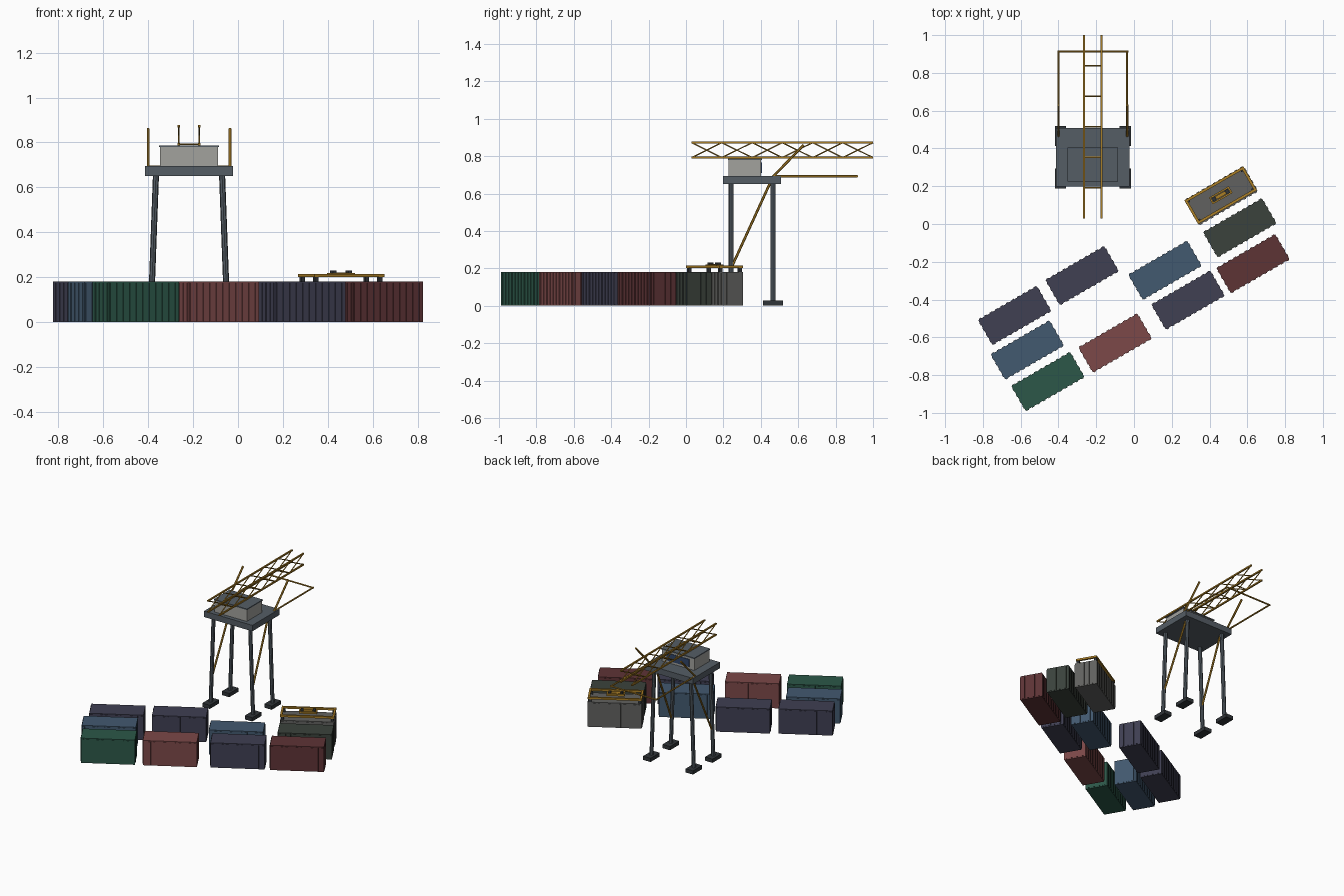
import bpy, bmesh, math
from mathutils import Matrix, Vector

if "Cube" in bpy.data.objects:
    bpy.data.objects.remove(bpy.data.objects["Cube"])


def material(name, rgb):
    m = bpy.data.materials.new(name)
    m.diffuse_color = (*rgb, 1)
    m.use_nodes = True
    m.node_tree.nodes["Principled BSDF"].inputs["Base Color"].default_value = m.diffuse_color
    return m


GOLD = material("gold", (.40, .21, .02))
STEEL = material("steel", (.09, .11, .13))
DARK = material("dark", (.03, .035, .04))
PALE = material("pale", (.36, .36, .34))
GLASS = material("glass", (.03, .06, .14))


def box(bm, c, s):
    """Box with centre c and full size s."""
    bmesh.ops.create_cube(bm, size=1, matrix=Matrix.Translation(c) @ Matrix.Diagonal((*s, 1)))


def bar(bm, a, b, r, sides=6):
    """Round bar from a to b."""
    a, b = Vector(a), Vector(b)
    d = b - a
    m = Matrix.Translation((a + b) / 2) @ d.to_track_quat('Z', 'Y').to_matrix().to_4x4()
    bmesh.ops.create_cone(bm, cap_ends=True, segments=sides, radius1=r, radius2=r,
                          depth=d.length, matrix=m)


def finish(name, bm, mat, loc=(0, 0, 0), rot=0):
    me = bpy.data.meshes.new(name)
    bm.to_mesh(me)
    bm.free()
    me.materials.append(mat)
    ob = bpy.data.objects.new(name, me)
    ob.location = loc
    ob.rotation_euler.z = rot
    bpy.context.collection.objects.link(ob)
    return ob


# Ribbed shipping containers, all turned 30 degrees
ANGLE = math.radians(30)
L, W, H = .364, .158, .18


def container(name, x, y, mat):
    bm = bmesh.new()
    box(bm, (0, 0, H / 2), (L - .006, W - .008, H))
    n = 11
    for i in range(n):
        px = (i - (n - 1) / 2) * (L - .03) / (n - 1)
        for s in (-1, 1):
            box(bm, (px, s * (W / 2 - .003), H / 2), (.015, .006, H - .012))
    for s in (-1, 1):
        for py in (-.052, -.018, .018, .052):
            box(bm, (s * (L / 2 - .002), py, H / 2), (.004, .016, H - .012))
    finish(name, bm, mat, (x, y, 0), ANGLE)


paints = {
    "navy": material("navy", (.05, .05, .085)),
    "blue": material("blue", (.055, .1, .16)),
    "green": material("green", (.025, .095, .065)),
    "rose": material("rose", (.2, .065, .065)),
    "maroon": material("maroon", (.11, .033, .036)),
    "olive": material("olive", (.043, .055, .045)),
    "grey": material("grey", (.12, .12, .115)),
}
stacks = [("green", -.456, -.834), ("blue", -.565, -.667), ("navy", -.632, -.484),
          ("navy", -.275, -.273), ("rose", -.10, -.63), ("blue", .164, -.245),
          ("navy", .286, -.403), ("maroon", .63, -.21), ("olive", .56, -.02),
          ("grey", .462, .15)]
for i, (c, x, y) in enumerate(stacks):
    container(f"container_{i + 1}_{c}", x, y, paints[c])

# Lifting spreader resting on the last container
SPR = (.459, .152, 0)
bm = bmesh.new()
for s in (-1, 1):
    box(bm, (0, s * .066, .208), (.36, .014, .014))
    box(bm, (s * .173, 0, .208), (.014, .132, .014))
    box(bm, (0, s * .016, .213), (.12, .009, .014))
    box(bm, (s * .056, 0, .213), (.009, .032, .014))
box(bm, (0, 0, .216), (.06, .018, .012))
finish("spreader_frame", bm, GOLD, SPR, ANGLE)
bm = bmesh.new()
for sx in (-1, 1):
    for sy in (-1, 1):
        box(bm, (sx * .165, sy * .06, .19), (.018, .018, .022))
    box(bm, (sx * .04, 0, .224), (.018, .026, .014))
finish("spreader_locks", bm, DARK, SPR, ANGLE)

# Crane, centred on its own x axis
CX = (-.218, 0, 0)
LEGS_Y = (.241, .465)
bm = bmesh.new()
for s in (-1, 1):
    for y in LEGS_Y:
        bar(bm, (s * .171, y, .01), (s * .147, y, .66), .0135, 8)
finish("crane_legs", bm, STEEL, CX)
bm = bmesh.new()
for s in (-1, 1):
    for y in LEGS_Y:
        box(bm, (s * .171, y, .0135), (.06, .106, .027))
finish("crane_feet", bm, DARK, CX)

bm = bmesh.new()
box(bm, (0, .353, .673), (.39, .31, .043))
finish("crane_platform", bm, STEEL, CX)

# Machinery house with roof and rear window
bm = bmesh.new()
box(bm, (0, .314, .737), (.26, .174, .086))
finish("machinery_house", bm, PALE, CX)
bm = bmesh.new()
box(bm, (0, .315, .783), (.268, .182, .008))
finish("house_roof", bm, STEEL, CX)
bm = bmesh.new()
box(bm, (0, .402, .738), (.18, .006, .055))
finish("house_window", bm, GLASS, CX)

# Leg braces, raised struts and the outrigger frame
bm = bmesh.new()
for s in (-1, 1):
    bar(bm, (s * .163, .241, .20), (s * .147, .465, .69), .007)
    bar(bm, (s * .182, .465, .69), (s * .182, .63, .86), .007)
    bar(bm, (s * .182, .465, .692), (s * .182, .918, .692), .006)
bar(bm, (-.188, .914, .692), (.188, .914, .692), .006)
finish("crane_braces", bm, GOLD, CX)

# Lattice boom
bm = bmesh.new()
Y0, Y1, Z0, Z1, BAYS = .03, 1.0, .792, .872, 6
step = (Y1 - Y0) / BAYS
for s in (-1, 1):
    x = s * .046
    for z in (Z0, Z1):
        box(bm, (x, (Y0 + Y1) / 2, z), (.01, Y1 - Y0, .01))
    for i in range(BAYS):
        a, b = Y0 + i * step, Y0 + (i + 1) * step
        bar(bm, (x, a, Z0), (x, b, Z1), .0035)
        bar(bm, (x, a, Z1), (x, b, Z0), .0035)
for i in range(1, BAYS):
    bar(bm, (-.046, Y0 + i * step, Z0), (.046, Y0 + i * step, Z0), .004)
finish("lattice_boom", bm, GOLD, CX)
